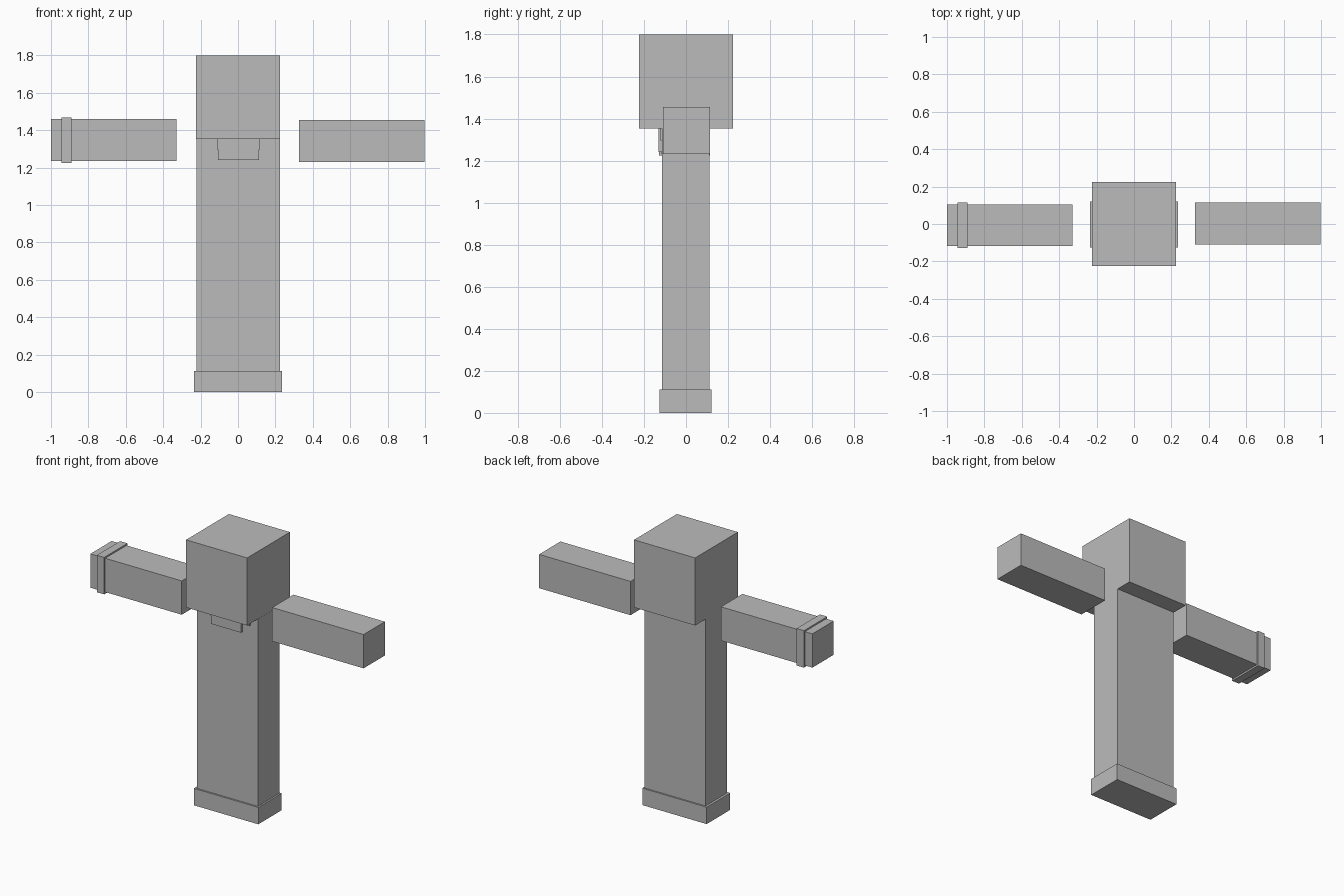
import bpy
import bmesh
from mathutils import Vector

cube = bpy.data.objects.get("Cube")
if cube:
    bpy.data.objects.remove(cube, do_unlink=True)

grey = bpy.data.materials.new("plain grey")
grey.use_nodes = True
grey.diffuse_color = (0.5, 0.5, 0.5, 1)
grey.node_tree.nodes["Principled BSDF"].inputs["Base Color"].default_value = grey.diffuse_color


def box(name, x, y, z):
    """Box spanning the given (low, high) range on each axis."""
    spans = (x, y, z)
    centre = Vector([(a + b) / 2 for a, b in spans])
    size = Vector([b - a for a, b in spans])
    bm = bmesh.new()
    bmesh.ops.create_cube(bm, size=1)
    bmesh.ops.scale(bm, vec=size, verts=bm.verts)
    mesh = bpy.data.meshes.new(name)
    bm.to_mesh(mesh)
    bm.free()
    mesh.materials.append(grey)
    obj = bpy.data.objects.new(name, mesh)
    obj.location = centre
    bpy.context.collection.objects.link(obj)
    return obj


# Head and torso
depth = (-0.114, 0.111)
box("head", (-0.224, 0.224), (-0.224, 0.224), (1.352, 1.8))
box("torso", (-0.221, 0.225), depth, (0.675, 1.352))

# Legs and boots, meeting at the middle
for side, leg_x, boot_x in (
    ("right", (-0.221, 0.002), (-0.236, 0.002)),
    ("left", (0.002, 0.225), (0.002, 0.236)),
):
    box(side + "_leg", leg_x, depth, (0.005, 0.675))
    box(side + "_boot", boot_x, (-0.125, 0.121), (0, 0.112))

# Outstretched arms, with a band at the right wrist
box("right_arm", (-1.0, -0.33), (-0.118, 0.105), (1.235, 1.459))
box("left_arm", (0.327, 0.997), (-0.109, 0.114), (1.231, 1.455))
box("right_wrist_band", (-0.945, -0.891), (-0.129, 0.115), (1.224, 1.469))

# Stepped neckline plates on the chest
box("neckline_wide", (-0.166, 0.171), (-0.122, -0.1), (1.296, 1.353))
box("neckline_middle", (-0.112, 0.118), (-0.132, -0.1), (1.296, 1.353))
box("neckline_low", (-0.106, 0.113), (-0.132, -0.1), (1.24, 1.298))
